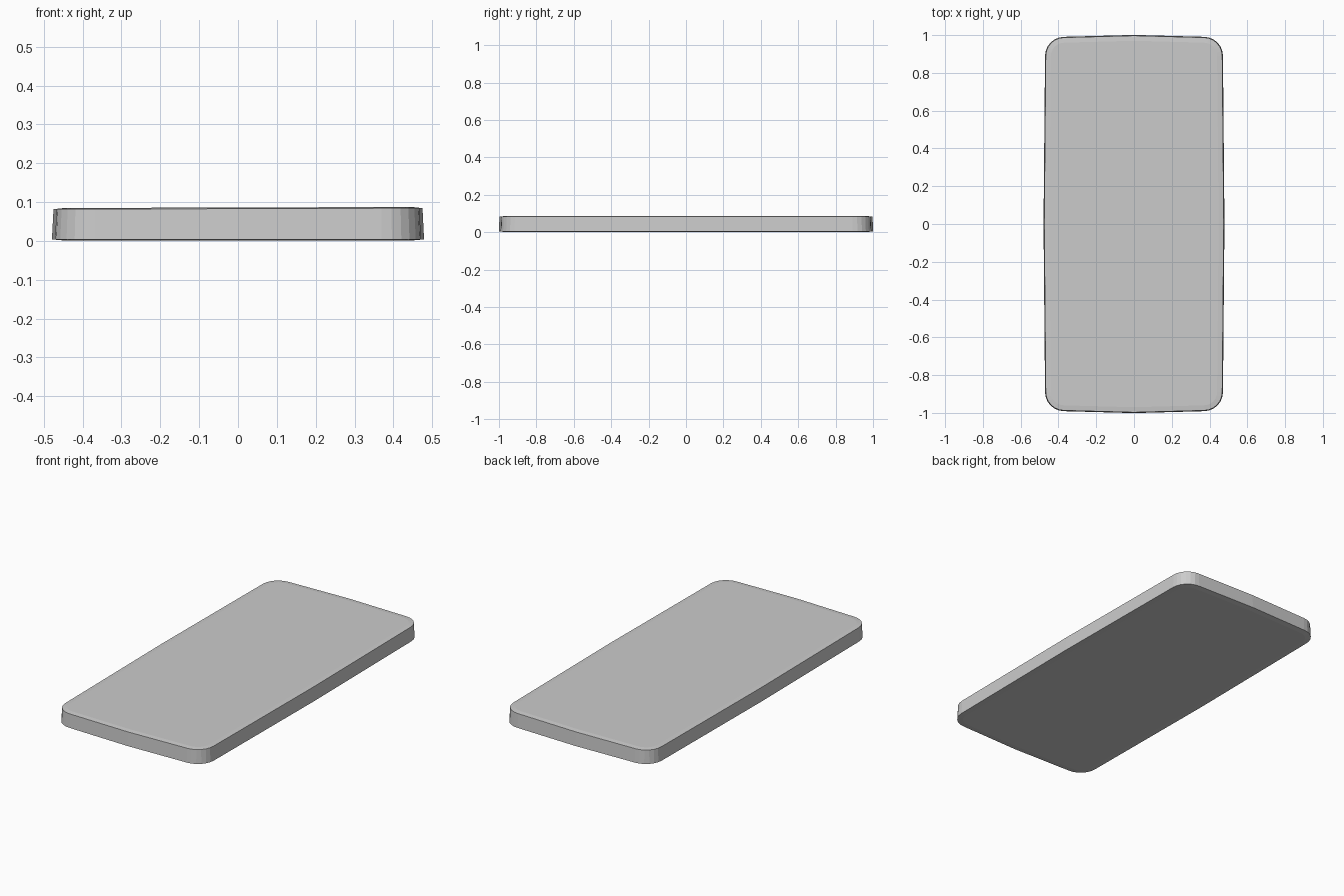
import bpy, bmesh
from math import sin, cos, pi

if "Cube" in bpy.data.objects:
    bpy.data.objects.remove(bpy.data.objects["Cube"])

R, SEG = 0.1, 6          # corner radius and facets per corner
HX, HY = 0.470, 0.990    # half sizes where the corners begin
BULGE = 0.008            # slight bow of the long and short sides


def outline(inset=0.0):
    """Rounded rectangle with gently bowed sides, counter-clockwise."""
    pts = []
    for k, (sx, sy) in enumerate([(1, 1), (-1, 1), (-1, -1), (1, -1)]):
        for i in range(SEG + 1):
            a = (k + i / SEG) * pi / 2
            pts.append((sx * (HX - R) + (R - inset) * cos(a),
                        sy * (HY - R) + (R - inset) * sin(a)))
        # middle of the side that follows this corner
        a = (k + 1) * pi / 2
        pts.append(((HX + BULGE - inset) * round(cos(a)),
                    (HY + BULGE + 0.002 - inset) * round(sin(a))))
    return pts


# slab body: stacked outlines with a tiny rim step and a slight draft
bm = bmesh.new()
rings = []
for inset, z in [(0.03, 0.001), (-0.001, 0.004), (0.003, 0.083), (0.03, 0.086)]:
    rings.append([bm.verts.new((x, y, max(z, 0) + 0.003 * x * (z > 0.05)))
                  for x, y in outline(inset)])
n = len(rings[0])
for lo, hi in zip(rings, rings[1:]):
    for i in range(n):
        j = (i + 1) % n
        bm.faces.new((lo[i], lo[j], hi[j], hi[i]))
bm.faces.new(list(reversed(rings[0])))
bm.faces.new(rings[-1])
bmesh.ops.recalc_face_normals(bm, faces=bm.faces[:])

mesh = bpy.data.meshes.new("slab_body")
bm.to_mesh(mesh)
bm.free()
slab = bpy.data.objects.new("slab_body", mesh)
bpy.context.collection.objects.link(slab)
